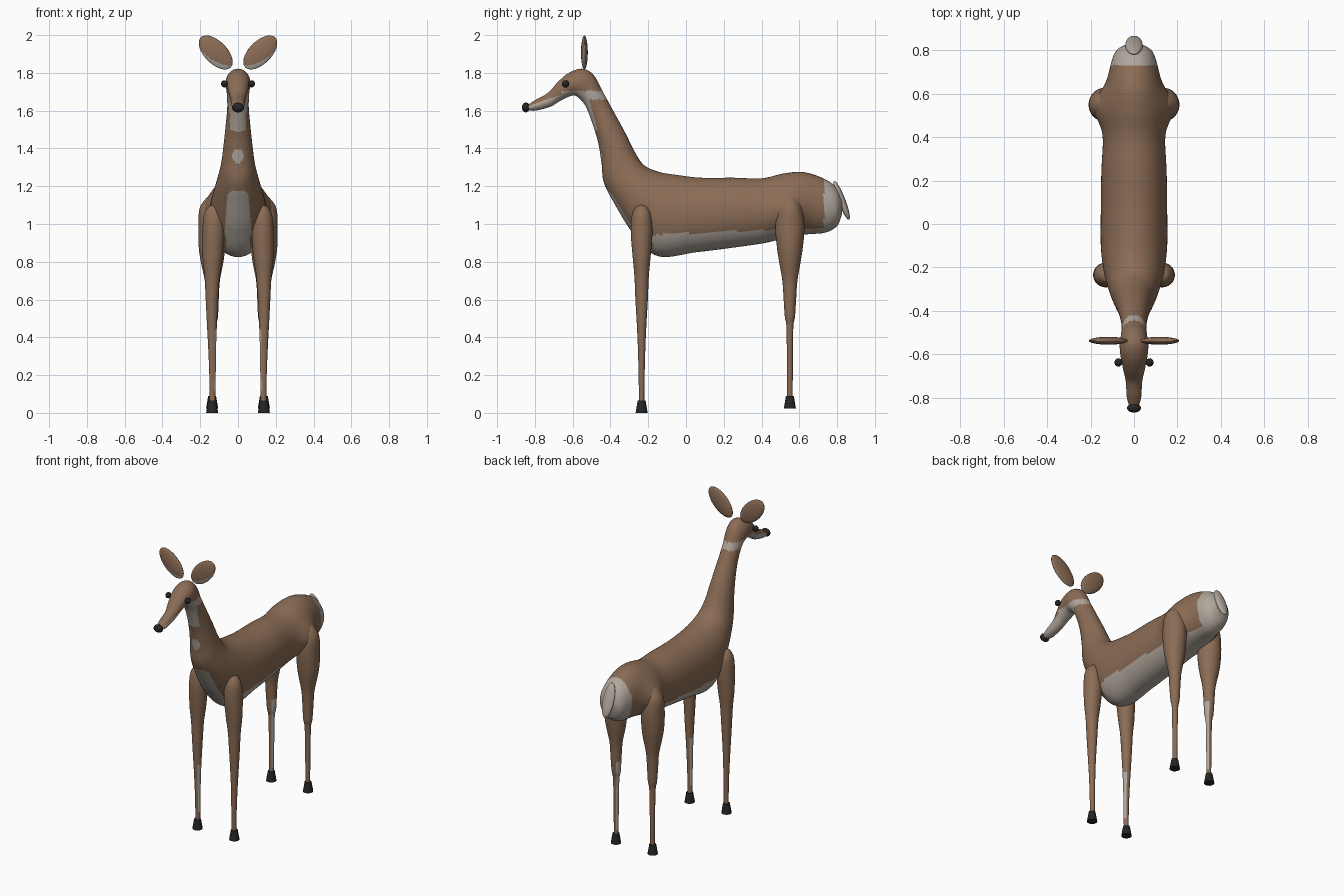
import bpy, bmesh, math
from mathutils import Matrix, Vector

if "Cube" in bpy.data.objects:
    bpy.data.objects.remove(bpy.data.objects["Cube"])


def material(name, rgb):
    m = bpy.data.materials.new(name)
    m.diffuse_color = (*rgb, 1)
    m.use_nodes = True
    m.node_tree.nodes["Principled BSDF"].inputs["Base Color"].default_value = m.diffuse_color
    return m


BROWN = material("brown fur", (0.26, 0.152, 0.092))
PALE = material("pale fur", (0.44, 0.385, 0.335))
BLACK = material("black", (0.018, 0.018, 0.019))


def finish(bm, name, mats, rule=None):
    bmesh.ops.recalc_face_normals(bm, faces=bm.faces)
    bm.normal_update()
    for f in bm.faces:
        f.smooth = True
        if rule:
            f.material_index = int(rule(f.calc_center_median(), f.normal))
    me = bpy.data.meshes.new(name)
    bm.to_mesh(me)
    bm.free()
    for m in mats:
        me.materials.append(m)
    ob = bpy.data.objects.new(name, me)
    bpy.context.collection.objects.link(ob)
    return ob


def spline(rows, steps):
    """Smooth interpolation through rows of numbers."""
    out = []
    for i in range(len(rows) - 1):
        p = [rows[max(0, min(len(rows) - 1, i + k))] for k in (-1, 0, 1, 2)]
        for s in range(steps):
            t = s / steps
            out.append([0.5 * (2 * b + (c - a) * t + (2 * a - 5 * b + 4 * c - d) * t * t
                               + (3 * b - a - 3 * c + d) * t ** 3) for a, b, c, d in zip(*p)])
    return out + [list(rows[-1])]


def loft(bm, rings):
    """Skin a list of closed point rings and cap both ends."""
    vs = [[bm.verts.new(p) for p in r] for r in rings]
    n = len(vs[0])
    for a, b in zip(vs, vs[1:]):
        for i in range(n):
            bm.faces.new((a[i], a[(i + 1) % n], b[(i + 1) % n], b[i]))
    bm.faces.new(vs[0])
    bm.faces.new(vs[-1])


def ellipsoid(name, loc, radii, mats, rot=Matrix(), rule=None, seg=32):
    bm = bmesh.new()
    bmesh.ops.create_uvsphere(bm, u_segments=seg, v_segments=seg // 2, radius=1)
    bm.transform(Matrix.Translation(loc) @ rot @ Matrix.Diagonal((*radii, 1)))
    return finish(bm, name, mats, rule)


# Body, neck and head: top y, top z, bottom y, bottom z, half width
SECTIONS = [
    (-0.845, 1.625, -0.84, 1.605, 0.020), (-0.80, 1.655, -0.80, 1.60, 0.033),
    (-0.73, 1.695, -0.72, 1.62, 0.038), (-0.68, 1.75, -0.66, 1.655, 0.050),
    (-0.62, 1.80, -0.60, 1.68, 0.062), (-0.55, 1.822, -0.565, 1.665, 0.066),
    (-0.49, 1.79, -0.53, 1.62, 0.060), (-0.44, 1.70, -0.495, 1.53, 0.057),
    (-0.38, 1.59, -0.465, 1.43, 0.066), (-0.32, 1.48, -0.447, 1.32, 0.078),
    (-0.27, 1.38, -0.435, 1.22, 0.092), (-0.22, 1.31, -0.38, 1.11, 0.115),
    (-0.14, 1.275, -0.28, 0.95, 0.140), (-0.05, 1.26, -0.15, 0.83, 0.153),
    (0.08, 1.245, 0.05, 0.85, 0.153), (0.25, 1.245, 0.25, 0.875, 0.150),
    (0.40, 1.242, 0.42, 0.90, 0.140), (0.52, 1.268, 0.54, 0.93, 0.135),
    (0.62, 1.275, 0.64, 0.945, 0.122), (0.72, 1.245, 0.74, 0.955, 0.108),
    (0.79, 1.20, 0.80, 0.99, 0.085), (0.825, 1.14, 0.825, 1.05, 0.045),
]


def body_rings(n=72):
    for ty, tz, by, bz, w in spline(SECTIONS, 9):
        ring = []
        for i in range(n):
            a = 2 * math.pi * i / n
            c = math.cos(a)
            x = w * math.sin(a)
            y = (ty + by) / 2 + (ty - by) / 2 * c
            z = (tz + bz) / 2 + (tz - bz) / 2 * c
            # haunch bulge
            x *= 1 + 0.45 * math.exp(-((y - 0.55) / 0.09) ** 2 - ((z - 1.04) / 0.13) ** 2)
            ring.append((x, y, z))
        yield ring


def body_pale(c, n):
    x, y, z = c
    if y > 0.73:                                   # rump
        return True
    if y > -0.18:                                  # belly
        return z < 0.945 + 0.04 * (y + 0.16)
    if z < 1.2:                                    # chest bib
        return (x / 0.066) ** 4 + ((z - 0.95) / 0.23) ** 4 < 1
    if z < 1.45:                                   # neck spot
        return n.y < 0 and math.hypot(x / 0.03, (z - 1.36) / 0.038) < 1
    if y > -0.56 and z < 1.66:                     # throat
        return z > 1.49 + 6 * x * x and y < -0.497 + (1.6 - z) * 0.3 and n.y < 0
    if y < -0.66:                                  # muzzle underside
        return z < 1.625 + max(0, y + 0.83) * 0.36
    return z < 1.705                               # jaw


bm = bmesh.new()
loft(bm, list(body_rings()))
finish(bm, "body", [BROWN, PALE], body_pale)

# Legs: height, centre x, half width x, half width y
FRONT = [(1.10, 0.128, 0.012, 0.012), (1.085, 0.128, 0.034, 0.034), (1.04, 0.128, 0.054, 0.052),
         (0.95, 0.130, 0.058, 0.057), (0.82, 0.135, 0.052, 0.047), (0.72, 0.137, 0.040, 0.038),
         (0.60, 0.138, 0.033, 0.033), (0.48, 0.138, 0.027, 0.026), (0.35, 0.137, 0.021, 0.020),
         (0.20, 0.135, 0.017, 0.016), (0.05, 0.135, 0.015, 0.014)]
HIND = [(1.16, 0.115, 0.012, 0.015), (1.14, 0.120, 0.045, 0.040), (1.08, 0.132, 0.072, 0.066),
        (0.98, 0.137, 0.072, 0.077), (0.88, 0.138, 0.070, 0.069), (0.80, 0.137, 0.060, 0.057),
        (0.70, 0.136, 0.040, 0.040), (0.60, 0.136, 0.034, 0.033), (0.51, 0.135, 0.029, 0.027),
        (0.45, 0.135, 0.020, 0.018), (0.25, 0.135, 0.016, 0.016), (0.07, 0.135, 0.014, 0.014)]


def leg(name, rows, y0, side, patch_top, hoof_z):
    n = 32
    bm = bmesh.new()
    loft(bm, [[(side * (cx + rx * math.cos(2 * math.pi * i / n)),
                y0 + ry * math.sin(2 * math.pi * i / n), z) for i in range(n)]
              for z, cx, rx, ry in spline(rows, 6)])
    # pale streak down the inner side
    finish(bm, name, [BROWN, PALE],
           lambda c, nm: 0.12 < c.z < patch_top and nm.x * side < -0.55)
    # hoof, flaring to the ground
    bm = bmesh.new()
    bmesh.ops.create_cone(bm, cap_ends=True, segments=16, radius1=0.032, radius2=0.021,
                          depth=0.065)
    bm.transform(Matrix.Translation((side * 0.137, y0, hoof_z + 0.0325)))
    hoof = finish(bm, name.replace("leg", "hoof"), [BLACK])
    bpy.ops.object.select_all(action='DESELECT')
    hoof.select_set(True)
    bpy.context.view_layer.objects.active = hoof
    bpy.ops.object.shade_smooth_by_angle()


for side, word in ((1, "left"), (-1, "right")):
    leg("front_leg_" + word, FRONT, -0.235, side, 0.44, 0.0)
    leg("hind_leg_" + word, HIND, 0.55, side, 0.58, 0.024)
    # Ear: thin leaf leaning outward, pale along the lower front edge
    ellipsoid("ear_" + word, (side * 0.118, -0.538, 1.908), (0.06, 0.018, 0.112),
              [BROWN, PALE], Matrix.Rotation(side * math.radians(45), 4, 'Y'),
              lambda c, n: n.y < 0.3 and n.z < -0.2, 48)
    ellipsoid("eye_" + word, (side * 0.072, -0.638, 1.742), (0.018, 0.019, 0.019), [BLACK])

ellipsoid("nose", (0, -0.848, 1.617), (0.032, 0.021, 0.026), [BLACK])

# Tail: flat flap lying against the rump
ellipsoid("tail", (0, 0.824, 1.125), (0.04, 0.02, 0.11), [PALE],
          Matrix.Rotation(math.radians(21), 4, 'X'))
